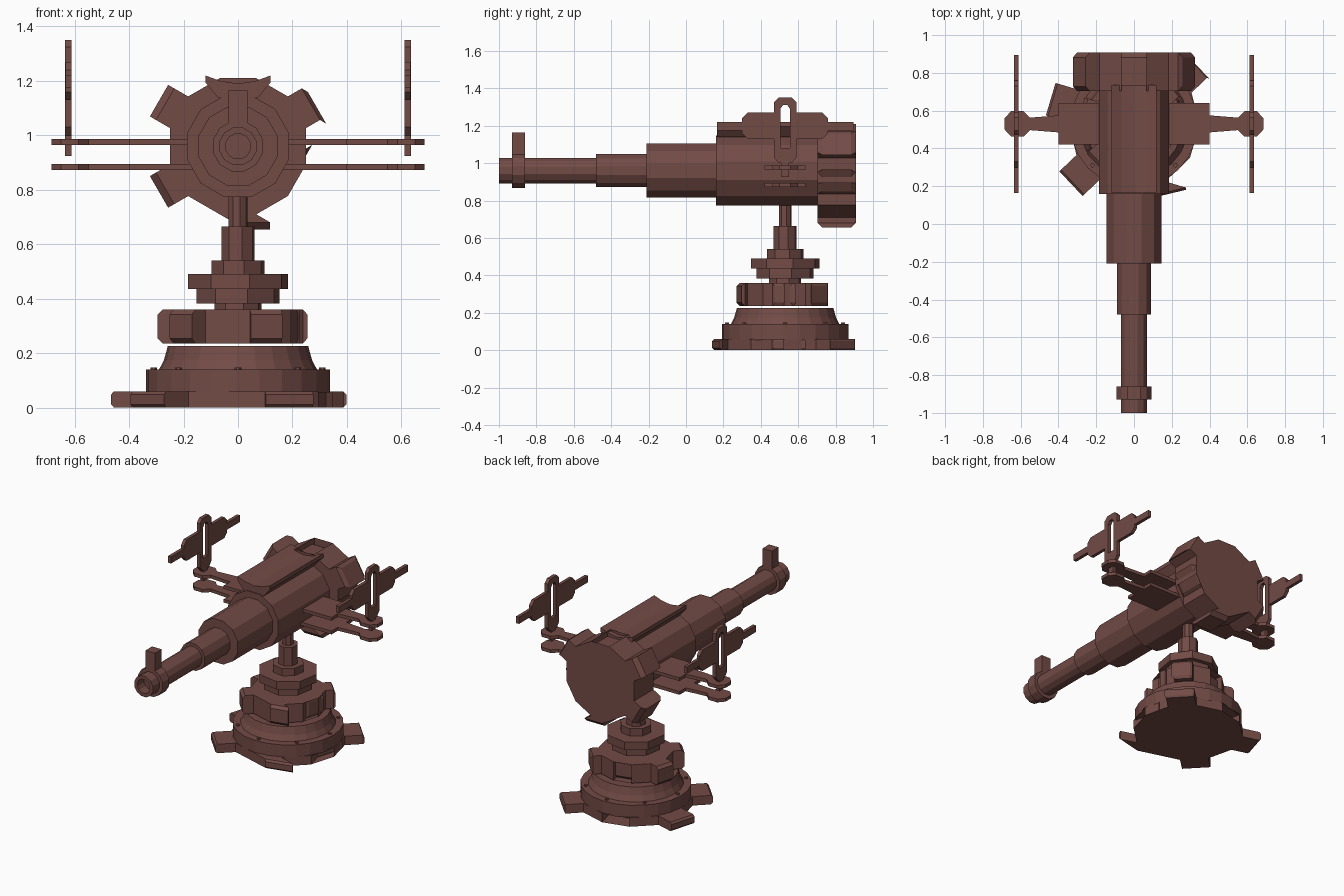
import bpy, bmesh
from math import pi, cos, sin, radians
from mathutils import Matrix, Vector

if "Cube" in bpy.data.objects:
    bpy.data.objects.remove(bpy.data.objects["Cube"])

mat = bpy.data.materials.new("brown_metal")
mat.diffuse_color = (0.17, 0.07, 0.06, 1)
mat.use_nodes = True
mat.node_tree.nodes["Principled BSDF"].inputs["Base Color"].default_value = mat.diffuse_color

CY = 0.53      # y of the pedestal axis
AZ = 0.96      # z of the barrel axis
TURN = radians(103.5)  # heading of the pedestal gears
PEDESTAL = Matrix.Translation((0, CY, 0))
BARREL = Matrix.Translation((0, 0, AZ)) @ Matrix.Rotation(pi / 2, 4, 'X')  # local z -> -y


def finish(name, bm, matrix=Matrix()):
    bmesh.ops.recalc_face_normals(bm, faces=bm.faces)
    bm.transform(matrix)
    me = bpy.data.meshes.new(name)
    bm.to_mesh(me)
    bm.free()
    ob = bpy.data.objects.new(name, me)
    me.materials.append(mat)
    bpy.context.collection.objects.link(ob)
    return ob


def lathe(name, profile, sides, start, matrix):
    """Faceted turning of (radius, height) points; the ends are capped."""
    bm = bmesh.new()
    rings = [[bm.verts.new((r * cos(start + 2 * pi * i / sides),
                            r * sin(start + 2 * pi * i / sides), z)) for i in range(sides)]
             for r, z in profile]
    for a, b in zip(rings, rings[1:]):
        for i in range(sides):
            j = (i + 1) % sides
            bm.faces.new((a[i], a[j], b[j], b[i]))
    bm.faces.new(rings[0])
    bm.faces.new(rings[-1])
    return finish(name, bm, matrix)


def gear(name, apothem, reach, z0, z1, chamfer, heading, matrix):
    """12-sided disc, every second side pulled out into a chamfered tooth."""
    bm = bmesh.new()
    bmesh.ops.create_cone(bm, cap_ends=True, segments=12, depth=z1 - z0,
                          radius1=apothem / cos(pi / 12), radius2=apothem / cos(pi / 12),
                          matrix=Matrix.Rotation(pi / 12, 4, 'Z'))
    bm.normal_update()
    teeth = [f for f in bm.faces if abs(f.normal.z) < 0.5 and
             f.normal.dot(Vector((cos(pi / 6), sin(pi / 6), 0))) ** 2 > 0.9 or
             abs(f.normal.z) < 0.5 and
             f.normal.dot(Vector((0, 1, 0))) ** 2 > 0.9 or
             abs(f.normal.z) < 0.5 and
             f.normal.dot(Vector((cos(pi / 6), -sin(pi / 6), 0))) ** 2 > 0.9]
    squash = 1 - 2 * chamfer / (z1 - z0)
    for step, s in ((reach - apothem - chamfer, 1), (chamfer, squash)):
        normals = [f.normal.copy() for f in teeth]
        teeth = bmesh.ops.extrude_discrete_faces(bm, faces=teeth)["faces"]
        for f, n in zip(teeth, normals):
            for v in f.verts:
                v.co += n * step
                v.co.z *= s
        bm.normal_update()
    turn = Matrix.Rotation(heading - pi / 2, 4, 'Z')
    return finish(name, bm, matrix @ Matrix.Translation((0, 0, (z0 + z1) / 2)) @ turn)


def slab(name, pts, to3d, lo, hi):
    """Extrude an outline between two levels; to3d maps (u, v, level) to space."""
    bm = bmesh.new()
    a = [bm.verts.new(to3d(u, v, lo)) for u, v in pts]
    b = [bm.verts.new(to3d(u, v, hi)) for u, v in pts]
    bm.faces.new(a)
    bm.faces.new(b)
    for i in range(len(pts)):
        j = (i + 1) % len(pts)
        bm.faces.new((a[i], a[j], b[j], b[i]))
    return finish(name, bm)


# Pedestal
gear("foot_gear", 0.335, 0.46, 0.0, 0.06, 0.012, TURN, PEDESTAL)
lathe("foot_drum", [(0.338, 0.055), (0.338, 0.14), (0.29, 0.14), (0.272, 0.175),
                    (0.265, 0.2), (0.258, 0.226)], 24, TURN + pi / 12, PEDESTAL)
for k in range(8):
    a = k * pi / 4
    lathe("foot_bolt", [(0.012, 0.135), (0.012, 0.148)], 6, 0,
          PEDESTAL @ Matrix.Translation((0.31 * cos(a), 0.31 * sin(a), 0)))
gear("swivel_gear", 0.22, 0.29, 0.236, 0.36, 0.018, TURN, PEDESTAL)
lathe("column", [(0.088, 0.35), (0.088, 0.383), (0.157, 0.383), (0.157, 0.436),
                 (0.188, 0.436), (0.188, 0.49), (0.1, 0.49), (0.1, 0.54),
                 (0.063, 0.54), (0.063, 0.665), (0.035, 0.665), (0.035, 0.8)],
      8, radians(13), PEDESTAL)

# Barrel, bored at the muzzle
lathe("barrel", [(0.193, -0.72), (0.193, -0.16), (0.15, -0.16), (0.15, 0.21),
                 (0.092, 0.21), (0.092, 0.48), (0.071, 0.48), (0.071, 1.0),
                 (0.047, 1.0), (0.047, 0.84)], 12, pi / 12, BARREL)
lathe("muzzle_ring", [(0.095, 0.86), (0.095, 0.93)], 12, pi / 12, BARREL)
gear("breech_gear", 0.25, 0.335, -0.908, -0.703, 0.026, pi / 2, BARREL)


def along_y(u, v, y):
    return (u, y, v)


slab("front_sight", [(-0.035, 1.03), (0.035, 1.03), (0.035, 1.165), (-0.035, 1.165)],
     along_y, -0.93, -0.86)
# Dished rail on top of the barrel
slab("top_rail", [(-0.12, 1.22), (-0.065, 1.2), (0, 1.19), (0.065, 1.2), (0.12, 1.22),
                  (0.12, 1.195), (0.075, 1.14), (-0.075, 1.14), (-0.12, 1.195)],
     along_y, 0.165, 0.735)

# Side arms and upright vanes, left and right
ARM = [(0.1, 0.11), (0.4, 0.11), (0.4, 0.045), (0.55, 0.033), (0.585, 0.068),
       (0.65, 0.068), (0.685, 0.03)]
ARM += [(x, -y) for x, y in reversed(ARM)]
WING = [(0.05, 1.27), (0.2, 1.27), (0.23, 1.24), (0.23, 1.22), (0.365, 1.22),
        (0.365, 1.175), (0.23, 1.175), (0.23, 1.16), (0.2, 1.13), (0.05, 1.13)]
HALF_LOOP = [(0, 1.35), (0.035, 1.35), (0.06, 1.325), (0.06, 1.03), (0.035, 1.0),
             (0.022, 1.0), (0.022, 0.925), (0, 0.925), (0, 1.08), (0.026, 1.08),
             (0.026, 1.29), (0.012, 1.31), (0, 1.31)]
for side, s in (("right", 1), ("left", -1)):
    def flat(u, v, z):
        return (s * u, CY + v, z)

    for level, z in (("lower", 0.873), ("upper", 0.965)):
        slab(f"{side}_{level}_arm", ARM, flat, z, z + 0.022)
    for end, e in (("front", -1), ("rear", 1)):
        def upright(u, v, x):
            return (s * x, CY + e * u, v)

        slab(f"{side}_{end}_vane_wing", WING, upright, 0.612, 0.634)
        slab(f"{side}_{end}_vane_loop", HALF_LOOP, upright, 0.611, 0.635)
